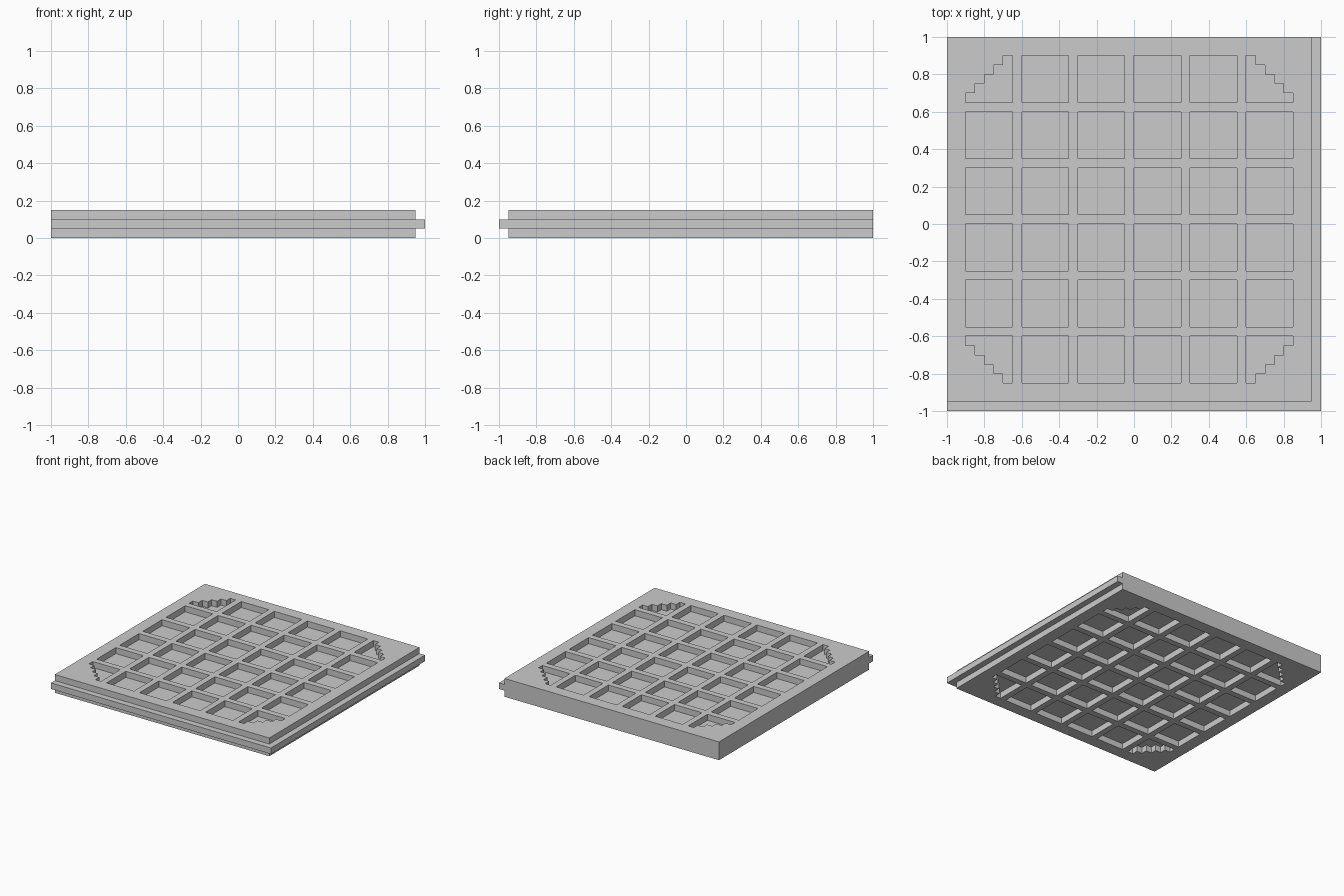
import bpy
import bmesh

UNIT = 0.05          # module of the whole design
CELL = 5 * UNIT      # width of one square recess
PITCH = 6 * UNIT     # recess plus rib
COUNT = 6            # recesses per side
THICK = 3 * UNIT

default = bpy.data.objects.get("Cube")
if default:
    bpy.data.objects.remove(default, do_unlink=True)

grey = bpy.data.materials.new("light grey")
grey.use_nodes = True
colour = (0.6, 0.6, 0.6, 1)
grey.diffuse_color = colour
grey.node_tree.nodes["Principled BSDF"].inputs["Base Color"].default_value = colour


def add_prism(bm, outline, z0, z1):
    """Extrude a flat outline from z0 to z1."""
    face = bm.faces.new([bm.verts.new((x, y, z0)) for x, y in outline])
    top = bmesh.ops.extrude_face_region(bm, geom=[face])["geom"]
    verts = [v for v in top if isinstance(v, bmesh.types.BMVert)]
    bmesh.ops.translate(bm, vec=(0, 0, z1 - z0), verts=verts)


def make_object(name, bm):
    bmesh.ops.recalc_face_normals(bm, faces=bm.faces)
    mesh = bpy.data.meshes.new(name)
    bm.to_mesh(mesh)
    bm.free()
    mesh.materials.append(grey)
    obj = bpy.data.objects.new(name, mesh)
    bpy.context.collection.objects.link(obj)
    return obj


def square(x, y):
    return [(x, y), (x + CELL, y), (x + CELL, y + CELL), (x, y + CELL)]


def stepped(x, y, flip_x, flip_y):
    """Corner recess whose outer corner is cut into a staircase."""
    steps = [(0, 0), (5, 0), (5, 5)]
    for i in range(4, 0, -1):
        steps += [(i, i + 1), (i, i)]
    steps.append((0, 1))
    return [(x + UNIT * (5 - a if flip_x else a),
             y + UNIT * (5 - b if flip_y else b)) for a, b in steps]


# Solid slab, as wide as the edge tongue
bm = bmesh.new()
add_prism(bm, [(-1, -1), (1, -1), (1, 1), (-1, 1)], 0, THICK)
panel = make_object("panel", bm)

# Cutter for the recesses and edge rebates on both faces
bm = bmesh.new()
rebate = [(0.95, 1.1), (0.95, -0.95), (-1.1, -0.95),
          (-1.1, -1.1), (1.1, -1.1), (1.1, 1.1)]
for z0, z1 in ((-UNIT, UNIT), (2 * UNIT, 4 * UNIT)):
    add_prism(bm, rebate, z0, z1)
    for col in range(COUNT):
        for row in range(COUNT):
            x, y = -0.9 + col * PITCH, -0.85 + row * PITCH
            last = COUNT - 1
            if col in (0, last) and row in (0, last):
                outline = stepped(x, y, col == last, row == 0)
            else:
                outline = square(x, y)
            add_prism(bm, outline, z0, z1)
cutter = make_object("recess_cutter", bm)
cutter.hide_render = True

# Carve the slab, leaving the thin middle sheet and the tongue
cut = panel.modifiers.new("recesses", "BOOLEAN")
cut.operation = "DIFFERENCE"
cut.solver = "EXACT"
cut.object = cutter
bpy.context.view_layer.objects.active = panel
bpy.ops.object.modifier_apply(modifier=cut.name)
bpy.data.objects.remove(cutter, do_unlink=True)
